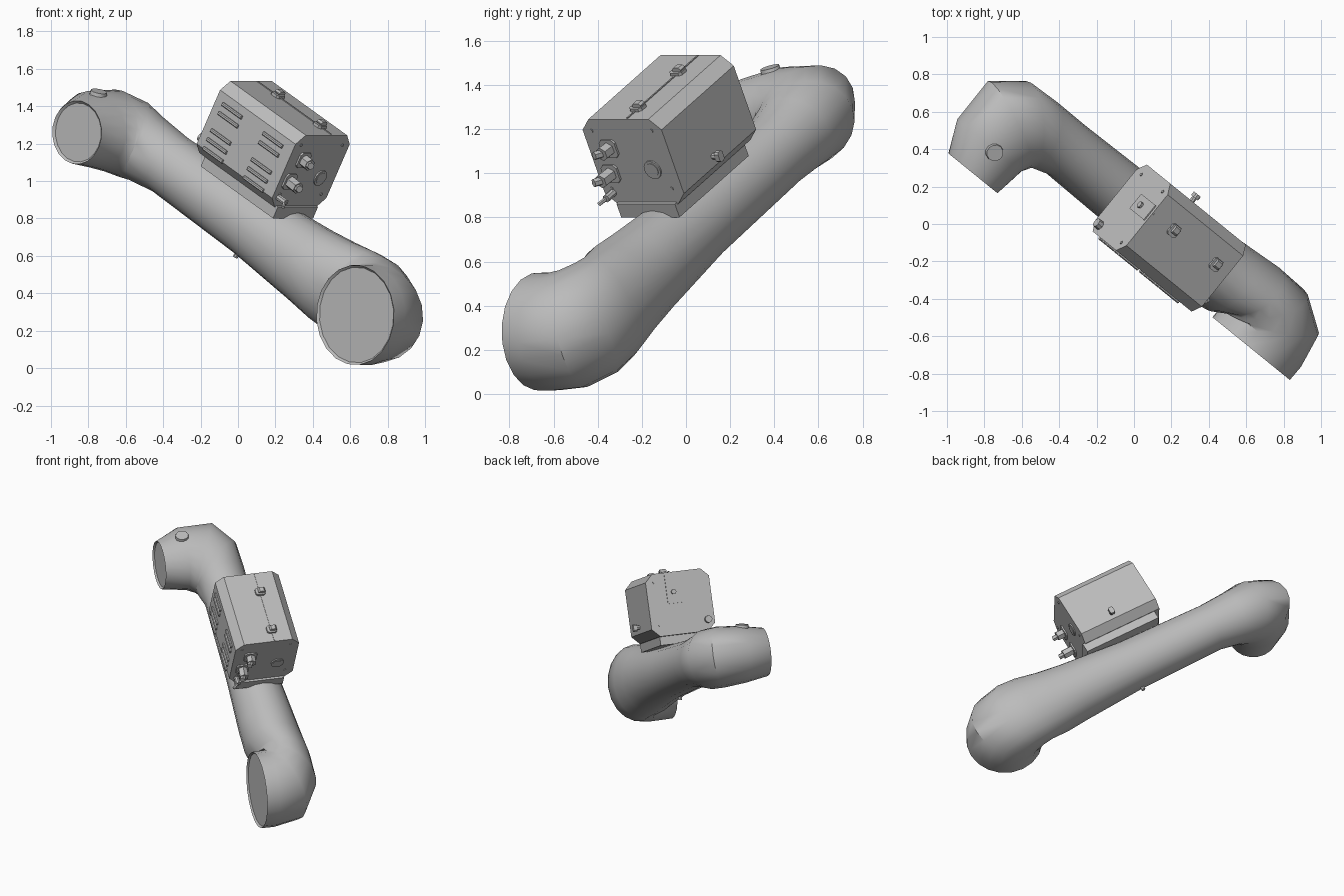
import bpy, bmesh, math
from mathutils import Matrix, Vector

if "Cube" in bpy.data.objects:
    bpy.data.objects.remove(bpy.data.objects["Cube"])

grey = bpy.data.materials.new("plain grey")
grey.use_nodes = True
grey.diffuse_color = (0.5, 0.5, 0.5, 1)
grey.node_tree.nodes["Principled BSDF"].inputs["Base Color"].default_value = (0.5, 0.5, 0.5, 1)

# Arm frame: x runs down the arm, y to the rear, z away from the arm towards the box top
rear = Vector((0.63, 0.777, 0)).normalized()
flat = Vector((rear.y, -rear.x, 0))
down = (flat * 0.873 + Vector((0, 0, -0.488))).normalized()
up = down.cross(rear)
FRAME = Matrix((down, rear, up)).transposed().to_4x4()
FRAME.translation = (0.026, -0.021, 0.772)


def add(name, bm, smooth=None):
    bmesh.ops.recalc_face_normals(bm, faces=bm.faces)
    me = bpy.data.meshes.new(name)
    bm.to_mesh(me)
    bm.free()
    me.materials.append(grey)
    ob = bpy.data.objects.new(name, me)
    bpy.context.collection.objects.link(ob)
    ob.matrix_world = FRAME
    if smooth:
        bpy.ops.object.select_all(action='DESELECT')
        ob.select_set(True)
        bpy.context.view_layer.objects.active = ob
        bpy.ops.object.shade_smooth_by_angle(angle=math.radians(smooth))
    return ob


def block(name, centre, size, chamfer=0, axis=0):
    bm = bmesh.new()
    bmesh.ops.create_cube(bm, size=1)
    bmesh.ops.scale(bm, vec=size, verts=bm.verts)
    bmesh.ops.translate(bm, vec=centre, verts=bm.verts)
    if chamfer:
        edges = [e for e in bm.edges
                 if abs((e.verts[0].co - e.verts[1].co).normalized()[axis]) > 0.9]
        bmesh.ops.bevel(bm, geom=edges, offset=chamfer, segments=1, affect='EDGES')
    return add(name, bm)


def rod(name, start, direction, length, radius, sides=8, tip=None):
    bm = bmesh.new()
    d = Vector(direction).normalized()
    bmesh.ops.create_cone(bm, cap_ends=True, segments=sides, radius1=radius,
                          radius2=radius if tip is None else tip, depth=length)
    m = Matrix.Translation(Vector(start) + d * length / 2) @ d.to_track_quat('Z', 'Y').to_matrix().to_4x4()
    bmesh.ops.transform(bm, matrix=m, verts=bm.verts)
    return add(name, bm, 30 if sides > 10 else None)


# Hollow-ended arm: x, y, turn of the section, half width, half height
sections = [
    (-1.00, -0.332, 180, 0.17, 0.17),
    (-1.03, -0.16, 180, 0.23, 0.20),
    (-1.015, -0.006, 155, 0.27, 0.215),
    (-0.92, 0.06, 130, 0.235, 0.21),
    (-0.82, 0.064, 105, 0.19, 0.19),
    (-0.65, 0.08, 90, 0.165, 0.172),
    (0.00, 0.08, 90, 0.175, 0.185),
    (0.45, 0.085, 90, 0.20, 0.22),
    (0.62, 0.09, 90, 0.205, 0.24),
    (0.77, 0.124, 75, 0.19, 0.26),
    (0.871, 0.12, 50, 0.235, 0.27),
    (0.974, 0.058, 25, 0.28, 0.272),
    (1.00, -0.03, 0, 0.27, 0.27),
    (1.00, -0.123, 0, 0.268, 0.268),
]
SIDES = 20
bm = bmesh.new()
rings = []
for x, y, turn, wide, high in sections:
    t = math.radians(turn)
    out = Vector((math.cos(t), math.sin(t), 0))
    ring = []
    for i in range(SIDES):
        k = math.tau * i / SIDES
        ring.append(bm.verts.new(Vector((x, y, 0)) + out * wide * math.cos(k)
                                 + Vector((0, 0, high * math.sin(k)))))
    rings.append(ring)
for lower, upper in zip(rings, rings[1:]):
    for i in range(SIDES):
        j = (i + 1) % SIDES
        bm.faces.new((lower[i], lower[j], upper[j], upper[i]))
caps = [bm.faces.new(rings[0]), bm.faces.new(rings[-1])]
bmesh.ops.recalc_face_normals(bm, faces=bm.faces)
bmesh.ops.inset_individual(bm, faces=caps, thickness=0.012, depth=-0.012)
add("arm_link", bm, 45)

# Control box, its mounting plate and lid
block("control_box", (-0.068, 0.06, 0.45), (0.595, 0.46, 0.44), 0.055)
block("mounting_plate", (-0.04, 0.06, 0.205), (0.57, 0.34, 0.07))
block("lid_seam", (-0.068, 0.107, 0.671), (0.58, 0.008, 0.006))
for i, x in enumerate((-0.2, 0.13)):
    block(f"lid_clip_base_{i}", (x, 0.107, 0.675), (0.06, 0.07, 0.02), 0.012, 2)
    block(f"lid_clip_hook_{i}", (x, 0.115, 0.692), (0.035, 0.05, 0.025), 0.01, 0)

# Cooling slats on the front wall
for col, x in enumerate((-0.235, 0.085)):
    for row, z in enumerate((0.29, 0.345, 0.40, 0.505, 0.56)):
        block(f"slat_{col}_{row}", (x, -0.172, z), (0.15, 0.022, 0.02), 0.005)

# Plugs and sockets on the lower end wall
END = 0.229
for i, (y, z, long) in enumerate(((-0.05, 0.52, 0.06), (-0.09, 0.39, 0.08))):
    block(f"plug_flange_{i}", (END + 0.005, y, z), (0.012, 0.09, 0.09), 0.015)
    rod(f"plug_body_{i}", (END, y, z), (1, -0.1, 0), long, 0.034, 6)
    rod(f"plug_tip_{i}", (END + long - 0.01, y - 0.01, z), (1, -0.5, 0.2), 0.04, 0.02, 6)
rod("round_socket_rim", (END, 0.16, 0.41), (1, 0, 0), 0.008, 0.046, 16)
rod("round_socket_face", (END + 0.005, 0.16, 0.41), (1, 0, 0), 0.006, 0.034, 16)
rod("small_plug", (END, -0.12, 0.29), (1, 0, 0), 0.06, 0.018, 8)
rod("small_plug_lever", (END + 0.05, -0.12, 0.29), (0.5, -0.6, -0.3), 0.05, 0.01, 6)
for y in (-0.12, 0.23):
    for z in (0.31, 0.61):
        rod("end_screw", (END, y, z), (1, 0, 0), 0.005, 0.009)
        rod("upper_end_screw", (-0.366, y, z), (-1, 0, 0), 0.005, 0.009)

# Upper end wall fittings
block("upper_end_panel", (-0.368, 0.10, 0.55), (0.008, 0.10, 0.20))
rod("upper_end_bolt", (-0.366, 0.10, 0.53), (-1, 0, 0), 0.02, 0.018)
rod("cable_gland", (-0.366, -0.12, 0.31), (-1, 0, 0), 0.03, 0.026)

# Rear wall knob
rod("rear_knob_stem", (-0.036, 0.29, 0.33), (0, 1, 0), 0.03, 0.015)
block("rear_knob", (-0.036, 0.325, 0.33), (0.035, 0.025, 0.05), 0.008, 1)

# Small arm fittings
rod("underside_stud", (0, 0.06, -0.18), (0, 0, -1), 0.025, 0.014)
rod("elbow_cover", (-1.08, -0.17, 0.17), (-0.2, -0.1, 1), 0.035, 0.05, 12, 0.045)
